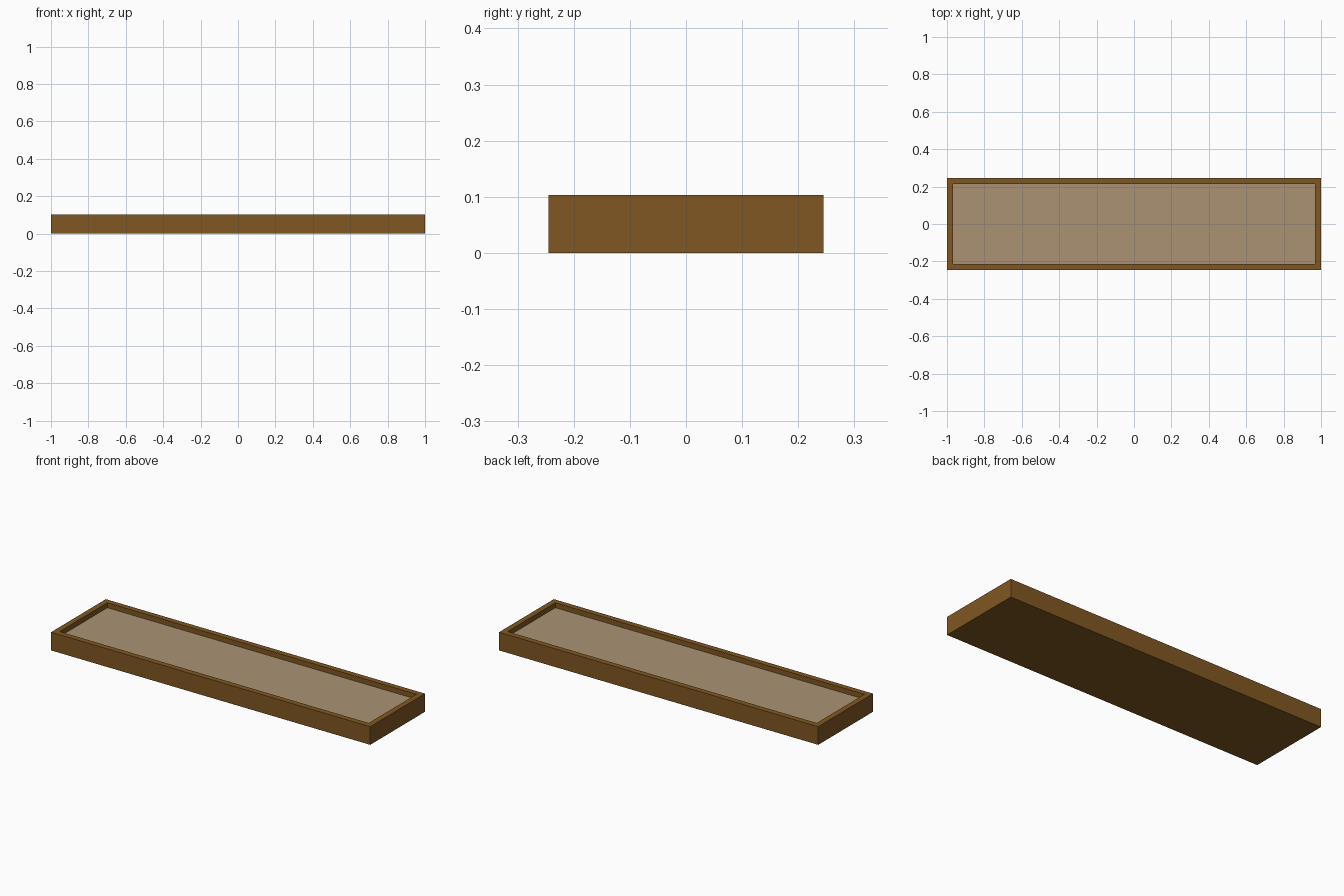
import bpy
import bmesh

HALF_X, HALF_Y, HEIGHT = 1.0, 0.245, 0.103
RIM, DEPTH = 0.045, 0.028
FLOOR = HEIGHT - DEPTH

cube = bpy.data.objects.get("Cube")
if cube:
    bpy.data.objects.remove(cube, do_unlink=True)


def material(name, rgb):
    mat = bpy.data.materials.new(name)
    mat.use_nodes = True
    mat.diffuse_color = (*rgb, 1)
    mat.node_tree.nodes["Principled BSDF"].inputs["Base Color"].default_value = (*rgb, 1)
    return mat


wood = material("brown wood", (0.22, 0.095, 0.016))
panel = material("pale tan panel", (0.41, 0.29, 0.175))

# Tray: a flat box whose top is inset into a rim and sunk to form the panel
bm = bmesh.new()
bmesh.ops.create_cube(bm, size=1)
for v in bm.verts:
    v.co.x *= 2 * HALF_X
    v.co.y *= 2 * HALF_Y
    v.co.z = (v.co.z + 0.5) * HEIGHT
bm.normal_update()
top = max(bm.faces, key=lambda f: f.calc_center_median().z)
bmesh.ops.inset_region(bm, faces=[top], thickness=RIM)

# Straight inner walls down to the recessed floor
result = bmesh.ops.extrude_discrete_faces(bm, faces=[top])
floor = result["faces"][0]
bmesh.ops.translate(bm, verts=floor.verts, vec=(0, 0, -DEPTH))
floor.material_index = 1
bm.normal_update()

mesh = bpy.data.meshes.new("tray")
bm.to_mesh(mesh)
bm.free()
mesh.materials.append(wood)
mesh.materials.append(panel)
tray = bpy.data.objects.new("tray", mesh)
bpy.context.collection.objects.link(tray)
